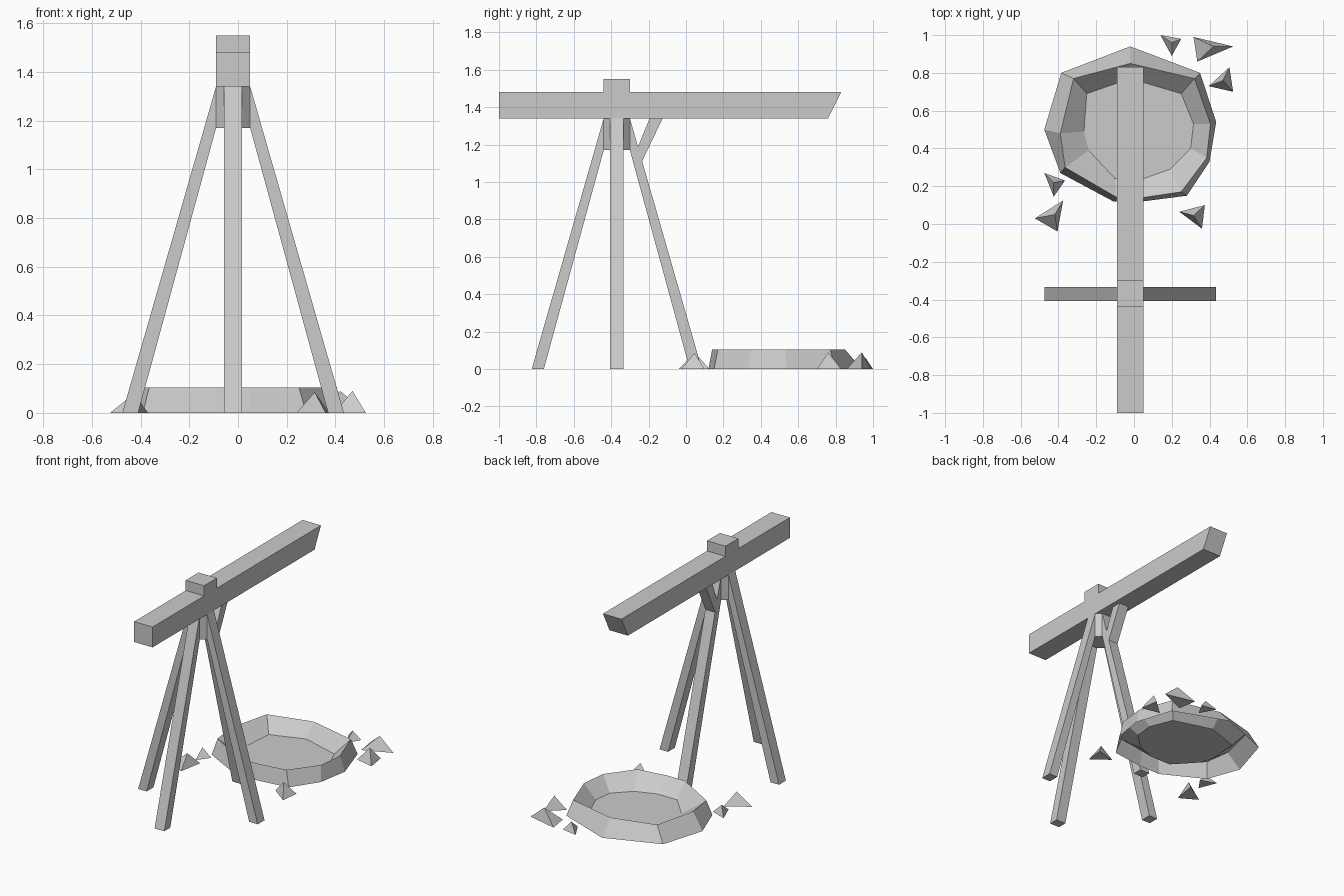
import bpy, bmesh, math
from mathutils import Matrix, Vector

cube = bpy.data.objects.get("Cube")
if cube:
    bpy.data.objects.remove(cube, do_unlink=True)

grey = bpy.data.materials.new("plain grey")
grey.use_nodes = True
colour = (0.6, 0.6, 0.6, 1)
grey.diffuse_color = colour
grey.node_tree.nodes["Principled BSDF"].inputs["Base Color"].default_value = colour

POST = Vector((-0.02, -0.37, 0))   # vertical axis of the stand
HALF = 0.07                        # half width of the beam and hub
LEG_HALF = 0.037                   # half width of the legs
TOP = 1.34                         # underside of the beam
HUB_BOTTOM = 1.17
RIM_HEIGHT = 0.105
FLOOR_HEIGHT = 0.015


def finish(name, bm):
    """Turn a bmesh into a flat shaded grey object."""
    bmesh.ops.recalc_face_normals(bm, faces=bm.faces)
    mesh = bpy.data.meshes.new(name)
    bm.to_mesh(mesh)
    bm.free()
    mesh.materials.append(grey)
    obj = bpy.data.objects.new(name, mesh)
    bpy.context.collection.objects.link(obj)
    return obj


def extrude_face(bm, points, offset):
    """Make a face from points and extrude it by offset into a solid."""
    face = bm.faces.new([bm.verts.new(p) for p in points])
    result = bmesh.ops.extrude_face_region(bm, geom=[face], use_keep_orig=True)
    moved = [v for v in result["geom"] if isinstance(v, bmesh.types.BMVert)]
    bmesh.ops.translate(bm, vec=offset, verts=moved)


def radial_prism(name, profile, half, quarter_turns):
    """Extrude a (distance, height) profile sideways, then turn it about the post."""
    bm = bmesh.new()
    extrude_face(bm, [(r, -half, z) for r, z in profile], (0, 2 * half, 0))
    turn = Matrix.Rotation(quarter_turns * math.pi / 2, 4, "Z")
    bm.transform(Matrix.Translation(POST) @ turn)
    return finish(name, bm)


def column(name, outline, bottom, top):
    """Extrude a plan outline around the post upwards."""
    bm = bmesh.new()
    extrude_face(bm, [(x, y, bottom) for x, y in outline], (0, 0, top - bottom))
    bm.transform(Matrix.Translation(POST))
    return finish(name, bm)


# Four splayed legs, cut flat at the ground and against the hub
leg_profile = [(0.455, 0), (0.39, 0), (HALF, HUB_BOTTOM), (HALF, TOP)]
for turns, side in enumerate(("left", "back", "right", "front")):
    radial_prism(side + "_leg", leg_profile, LEG_HALF, turns)

# Short brace from the back leg up to the beam
brace_profile = [(0.13, 1.10), (0.245, TOP), (0.175, TOP), (0.11, 1.18)]
radial_prism("back_brace", brace_profile, LEG_HALF, 1)

# Long beam with a slanted back end
beam_profile = [(-0.63, TOP), (1.13, TOP), (1.2, 1.48), (-0.63, 1.48)]
radial_prism("beam", beam_profile, HALF, 1)

# Hub with cut corners below the beam, square cap on top of it
hub_outline = []
for sx, sy in ((1, 1), (-1, 1), (-1, -1), (1, -1)):
    corner = [(sx * HALF, sy * LEG_HALF), (sx * LEG_HALF, sy * HALF)]
    hub_outline += corner if sx == sy else reversed(corner)
column("hub", hub_outline, HUB_BOTTOM, TOP)
cap_outline = [(-HALF, -HALF), (HALF, -HALF), (HALF, HALF), (-HALF, HALF)]
column("beam_cap", cap_outline, 1.48, 1.55)

# Irregular shallow basin: ground edge, rim and floor edge
ground_edge = [(-0.02, 0.94), (0.35, 0.8), (0.435, 0.54), (0.4, 0.33), (0.28, 0.15),
               (0.05, 0.12), (-0.11, 0.12), (-0.39, 0.27), (-0.475, 0.5), (-0.385, 0.8)]
rim_edge = [(-0.02, 0.85), (0.32, 0.77), (0.405, 0.53), (0.385, 0.35), (0.25, 0.17),
            (0.05, 0.14), (-0.09, 0.14), (-0.365, 0.3), (-0.39, 0.48), (-0.32, 0.77)]
floor_edge = [(-0.02, 0.77), (0.25, 0.69), (0.315, 0.53), (0.3, 0.4), (0.19, 0.29),
              (0.05, 0.24), (-0.1, 0.24), (-0.24, 0.39), (-0.265, 0.49), (-0.25, 0.69)]
bm = bmesh.new()
rings = []
for edge, height in ((ground_edge, 0), (rim_edge, RIM_HEIGHT), (floor_edge, FLOOR_HEIGHT)):
    rings.append([bm.verts.new((x, y, height)) for x, y in edge])
for lower, upper in zip(rings, rings[1:]):
    count = len(lower)
    for i in range(count):
        j = (i + 1) % count
        bm.faces.new((lower[i], lower[j], upper[j], upper[i]))
bm.faces.new(rings[-1])
finish("basin", bm)


def shard(name, corners, apex, height):
    """A small three sided pyramid lying on the ground."""
    bm = bmesh.new()
    base = [bm.verts.new((x, y, 0)) for x, y in corners]
    tip = bm.verts.new((*apex, height))
    bm.faces.new(base)
    for i in range(len(base)):
        bm.faces.new((base[i - 1], base[i], tip))
    finish(name, bm)


# Loose stone shards around the basin
shard("back_small_shard", [(0.14, 1), (0.25, 0.98), (0.2, 0.89)], (0.2, 0.96), 0.06)
shard("back_large_shard", [(0.315, 0.99), (0.525, 0.94), (0.335, 0.86)], (0.42, 0.94), 0.09)
shard("left_back_shard", [(0.505, 0.83), (0.525, 0.7), (0.395, 0.73)], (0.47, 0.76), 0.09)
shard("left_front_shard", [(0.24, 0.065), (0.375, 0.1), (0.36, -0.025)], (0.315, 0.045), 0.085)
shard("right_small_shard", [(-0.475, 0.27), (-0.365, 0.23), (-0.425, 0.145)], (-0.425, 0.22), 0.06)
shard("right_large_shard", [(-0.375, 0.125), (-0.525, 0.03), (-0.405, -0.04)], (-0.42, 0.05), 0.085)
